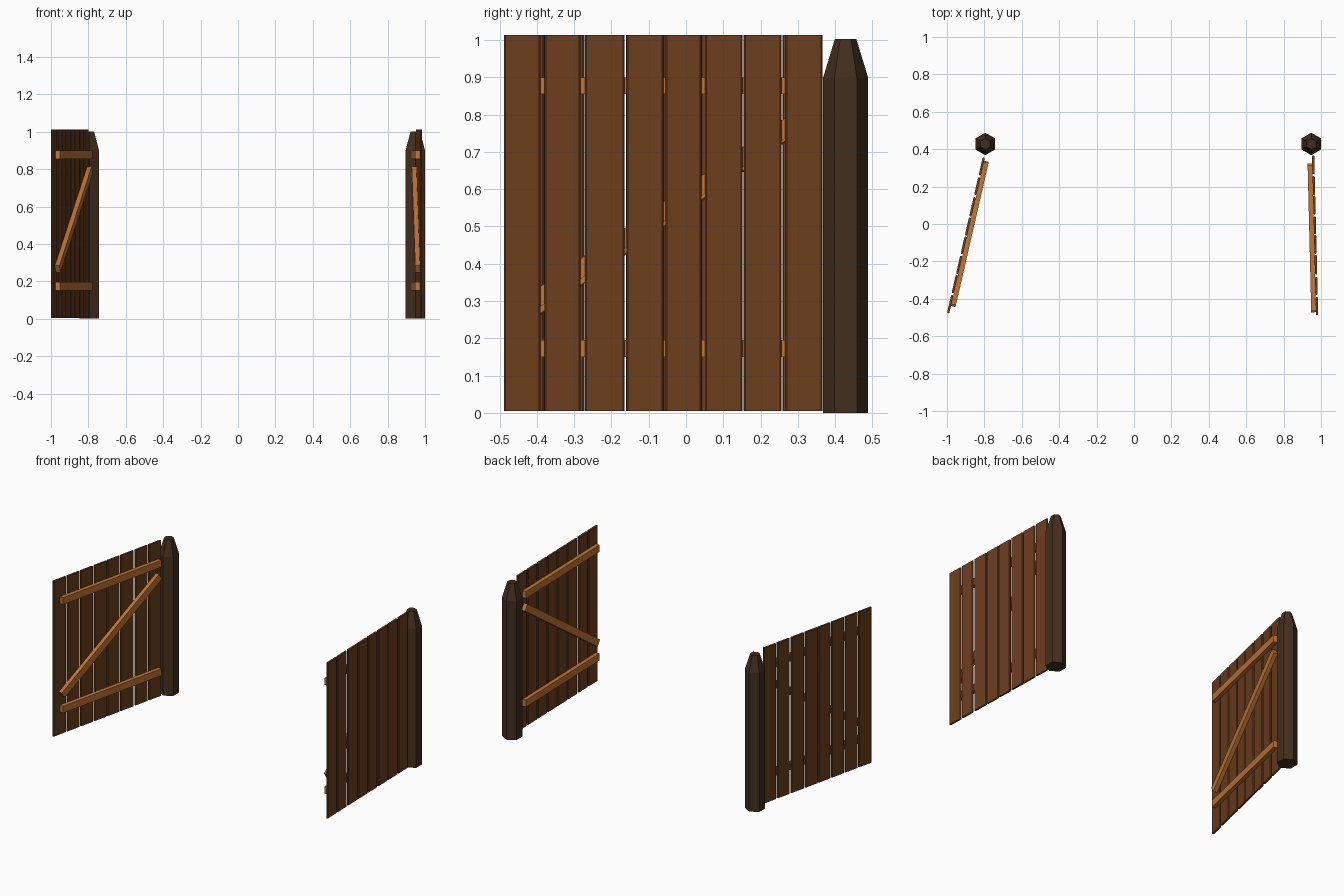
import bpy, bmesh, math
from mathutils import Matrix, Vector

if "Cube" in bpy.data.objects:
    bpy.data.objects.remove(bpy.data.objects["Cube"])


def material(name, rgb):
    m = bpy.data.materials.new(name)
    m.diffuse_color = (*rgb, 1)
    m.use_nodes = True
    m.node_tree.nodes["Principled BSDF"].inputs["Base Color"].default_value = m.diffuse_color
    return m


POST = material("dark_wood", (0.055, 0.028, 0.013))
PLANK = material("plank_wood", (0.15, 0.05, 0.013))
RAIL = material("light_wood", (0.55, 0.18, 0.035))


def finish(name, bm, mat, matrix=Matrix()):
    bmesh.ops.transform(bm, matrix=matrix, verts=bm.verts)
    bmesh.ops.recalc_face_normals(bm, faces=bm.faces)
    me = bpy.data.meshes.new(name)
    bm.to_mesh(me)
    bm.free()
    me.materials.append(mat)
    ob = bpy.data.objects.new(name, me)
    bpy.context.collection.objects.link(ob)
    return ob


def stack(sections):
    # closed solid through equal-sized rings of points
    bm = bmesh.new()
    rings = [[bm.verts.new(p) for p in s] for s in sections]
    n = len(rings[0])
    for a, b in zip(rings, rings[1:]):
        for i in range(n):
            j = (i + 1) % n
            bm.faces.new((a[i], a[j], b[j], b[i]))
    bm.faces.new(rings[0][::-1])
    bm.faces.new(rings[-1])
    return bm


def hexagon(r, z):
    return [(r * math.sin(i * math.pi / 3), r * math.cos(i * math.pi / 3), z) for i in range(6)]


def beam(bm, start, end, width, n0, n1):
    # rectangular bar between two (s, z) points, standing off the planks
    a, b = Vector(start), Vector(end)
    d = (b - a).normalized()
    p = Vector((-d.y, d.x)) * width / 2
    corners = [a - p, b - p, b + p, a + p]
    lo = [bm.verts.new((c.x, n0, c.y)) for c in corners]
    hi = [bm.verts.new((c.x, n1, c.y)) for c in corners]
    bm.faces.new(lo[::-1])
    bm.faces.new(hi)
    for i in range(4):
        j = (i + 1) % 4
        bm.faces.new((lo[i], lo[j], hi[j], hi[i]))


# plank extents measured from the hinge edge
SPANS = [(0.0, 0.1), (0.11, 0.21), (0.215, 0.315), (0.325, 0.421),
         (0.426, 0.526), (0.531, 0.637), (0.649, 0.746), (0.756, 0.854)]
LENGTH = 0.854


def gate(side, hinge, free, flip):
    h, f = Vector((*hinge, 0)), Vector((*free, 0))
    u = (f - h).normalized()
    n = Vector((-u.y, u.x, 0))
    if n.x * hinge[0] > 0:          # bracing faces the opening
        n = -n
    frame = Matrix(((u.x, n.x, 0, h.x), (u.y, n.y, 0, h.y), (0, 0, 1, 0), (0, 0, 0, 1)))

    def span(a, b):
        return (LENGTH - b, LENGTH - a) if flip else (a, b)

    # upright planks with chamfered long edges
    t, c = 0.006, 0.004
    for i, sp in enumerate(SPANS):
        a, b = span(*sp)
        ring = [(a + c, -t), (b - c, -t), (b, -t + c), (b, t - c),
                (b - c, t), (a + c, t), (a, t - c), (a, -t + c)]
        bm = stack([[(x, y, z) for x, y in ring] for z in (0.005, 1.013)])
        finish(f"{side}_plank_{i + 1}", bm, PLANK, frame)

    # two level rails and the diagonal brace
    a, b = span(0.052, 0.832)
    for name, z in (("lower", 0.173), ("upper", 0.877)):
        bm = bmesh.new()
        beam(bm, (a, z), (b, z), 0.045, t, 0.031)
        finish(f"{side}_{name}_rail", bm, RAIL, frame)
    a, b = span(0.054, 0.825)
    bm = bmesh.new()
    beam(bm, (a, 0.795), (b, 0.265), 0.045, t, 0.031)
    finish(f"{side}_diagonal_brace", bm, RAIL, frame)


# hexagonal posts with tapered tops
for side, x in (("left", -0.795), ("right", 0.948)):
    bm = stack([hexagon(0.06, 0), hexagon(0.06, 0.9), hexagon(0.029, 1.002)])
    finish(f"{side}_post", bm, POST, Matrix.Translation((x, 0.428, 0)))

# gate leaves swung open
gate("left", (-0.803, 0.355), (-0.994, -0.478), True)
gate("right", (0.958, 0.366), (0.979, -0.488), False)
